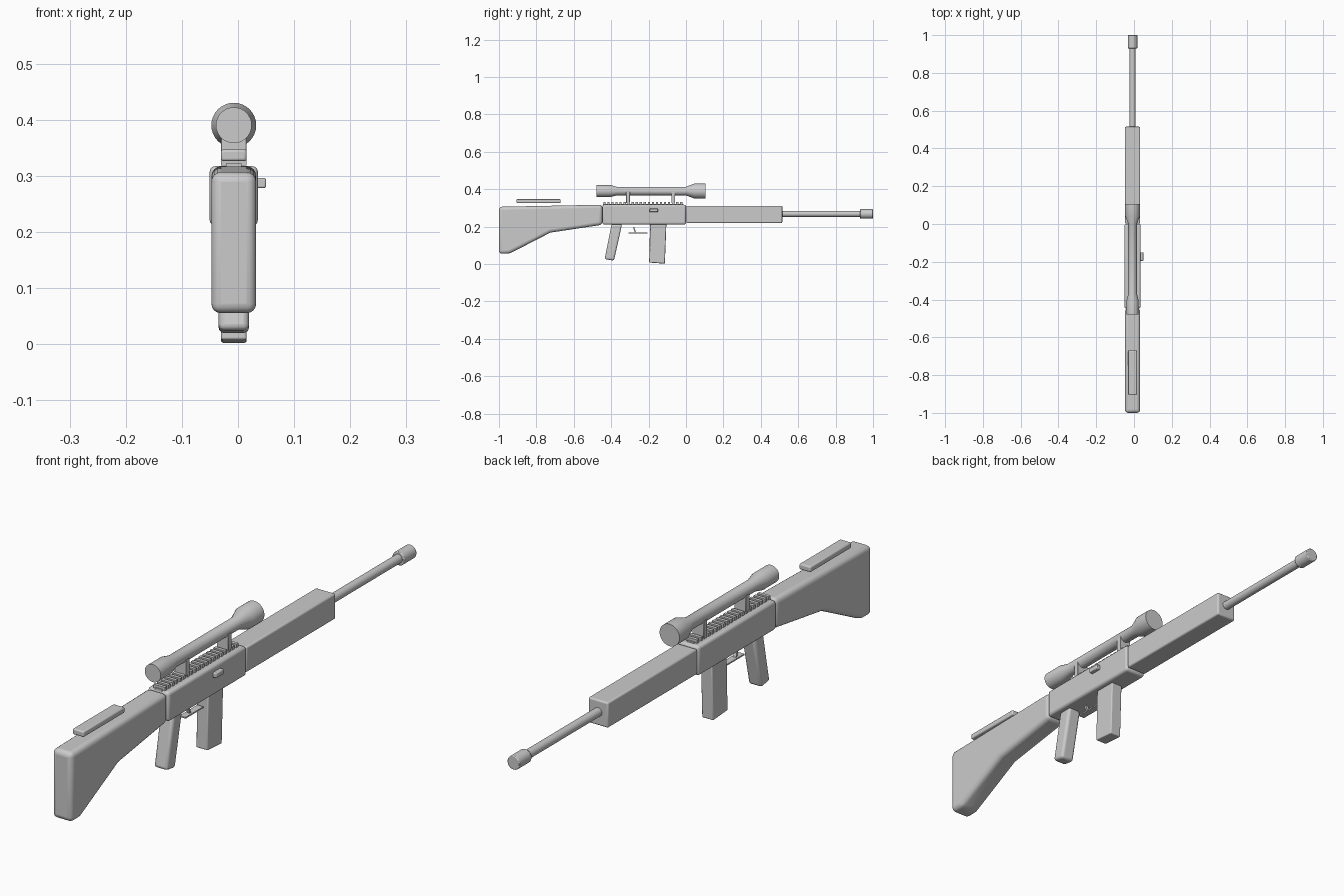
import bpy, bmesh, math
from mathutils import Matrix

if "Cube" in bpy.data.objects:
    bpy.data.objects.remove(bpy.data.objects["Cube"])

CX = -0.0075  # centre plane of the body (the bolt sticks out to +x)


def finish(bm, name, bevel=0.0, segs=3):
    bmesh.ops.recalc_face_normals(bm, faces=bm.faces[:])
    me = bpy.data.meshes.new(name)
    bm.to_mesh(me)
    bm.free()
    ob = bpy.data.objects.new(name, me)
    bpy.context.collection.objects.link(ob)
    if bevel:
        m = ob.modifiers.new("bevel", 'BEVEL')
        m.width = bevel
        m.segments = segs
        m.limit_method = 'ANGLE'
        m.angle_limit = math.radians(25)
    bpy.ops.object.select_all(action='DESELECT')
    ob.select_set(True)
    bpy.context.view_layer.objects.active = ob
    bpy.ops.object.shade_smooth_by_angle(angle=math.radians(35))
    return ob


def plate(name, pts, width, bevel=0.0, segs=3, cx=CX):
    """Side profile of (y, z) points, extruded across x."""
    bm = bmesh.new()
    f = bm.faces.new([bm.verts.new((cx - width / 2, y, z)) for y, z in pts])
    r = bmesh.ops.extrude_face_region(bm, geom=[f])
    vs = [v for v in r["geom"] if isinstance(v, bmesh.types.BMVert)]
    bmesh.ops.translate(bm, verts=vs, vec=(width, 0, 0))
    return finish(bm, name, bevel, segs)


def box(name, y0, y1, z0, z1, width, bevel=0.0, segs=3, cx=CX):
    return plate(name, [(y0, z0), (y1, z0), (y1, z1), (y0, z1)], width, bevel, segs, cx)


def lathe(name, prof, z, bevel=0.0, sides=32):
    """Solid of revolution along y from (y, radius) stations."""
    bm = bmesh.new()
    rings = []
    for y, r in prof:
        rings.append([bm.verts.new((CX + r * math.cos(a), y, z + r * math.sin(a)))
                      for a in (2 * math.pi * i / sides for i in range(sides))])
    for a, b in zip(rings, rings[1:]):
        for i in range(sides):
            j = (i + 1) % sides
            bm.faces.new((a[i], a[j], b[j], b[i]))
    bm.faces.new(rings[0])
    bm.faces.new(rings[-1])
    return finish(bm, name, bevel, 2)


# Shoulder stock and cheek rest
plate("stock", [(-1.0, 0.055), (-0.945, 0.055), (-0.725, 0.168), (-0.447, 0.21),
                (-0.447, 0.317), (-1.0, 0.306)], 0.08, 0.017, 4)
box("cheek_rest", -0.906, -0.67, 0.326, 0.347, 0.046, 0.005)

# Receiver and handguard
box("receiver", -0.447, 0.0, 0.211, 0.317, 0.086, 0.010)
box("handguard", 0.002, 0.515, 0.219, 0.311, 0.08, 0.006)

# Barrel and muzzle device
lathe("barrel", [(0.50, 0.016), (0.94, 0.016)], 0.268)
lathe("muzzle", [(0.93, 0.025), (1.0, 0.025)], 0.268, 0.003)

# Top rail with evenly spaced teeth
box("rail_base", -0.445, -0.015, 0.312, 0.322, 0.028)
for i in range(20):
    y = -0.436 + i * 0.0216
    box(f"rail_tooth_{i + 1}", y - 0.006, y + 0.006, 0.318, 0.331, 0.046)

# Scope and its two mounts
lathe("scope", [(-0.478, 0.032), (-0.405, 0.032), (-0.37, 0.023),
                (0.0, 0.023), (0.045, 0.040), (0.105, 0.040)], 0.390)
for name, y in (("rear_mount", -0.31), ("front_mount", -0.068)):
    box(name, y - 0.01, y + 0.01, 0.325, 0.385, 0.046, 0.001, 1)

# Grip and magazine
plate("grip", [(-0.435, 0.026), (-0.385, 0.018), (-0.342, 0.213), (-0.398, 0.213)],
      0.054, 0.010)
plate("magazine", [(-0.197, 0.008), (-0.113, 0.002), (-0.105, 0.213), (-0.192, 0.213)],
      0.046, 0.004)

# Trigger and guard strip
box("trigger_guard", -0.307, -0.205, 0.163, 0.168, 0.024)
plate("trigger", [(-0.273, 0.167), (-0.267, 0.168), (-0.276, 0.197), (-0.283, 0.196)], 0.012)

# Bolt handle on the right side
box("bolt_handle", -0.195, -0.15, 0.278, 0.296, 0.03, 0.003, 2, cx=0.035)
